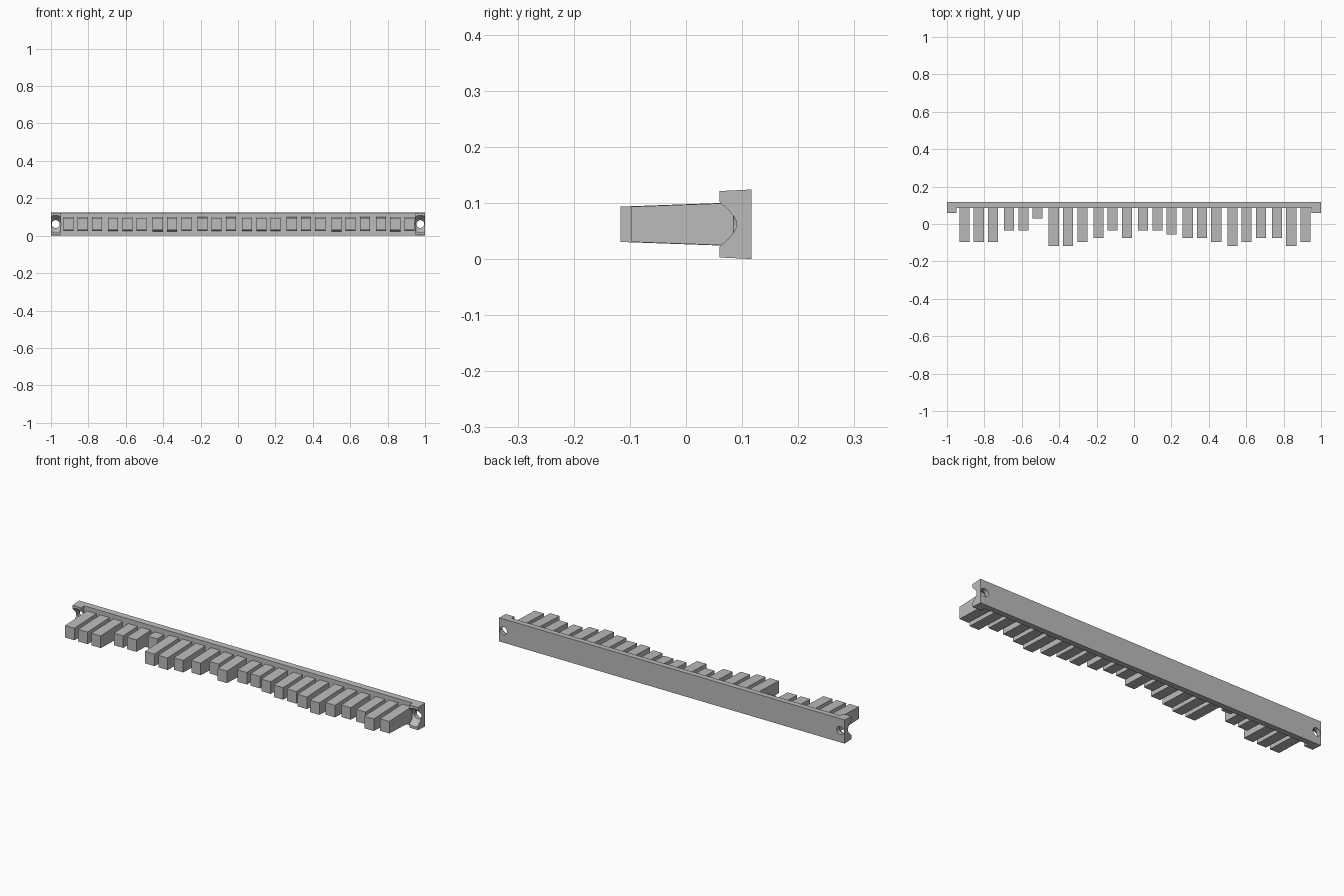
import bpy
import bmesh
import math

if "Cube" in bpy.data.objects:
    bpy.data.objects.remove(bpy.data.objects["Cube"], do_unlink=True)

MID = 0.062       # height of the centre line
BACK = 0.117      # rear face
BAR_FRONT = 0.085
END_FRONT = 0.06

grey = bpy.data.materials.new("plain grey")
grey.use_nodes = True
grey.diffuse_color = (0.5, 0.5, 0.5, 1)
grey.node_tree.nodes["Principled BSDF"].inputs["Base Color"].default_value = (0.5, 0.5, 0.5, 1)


def finish(name, bm):
    bmesh.ops.recalc_face_normals(bm, faces=bm.faces)
    mesh = bpy.data.meshes.new(name)
    bm.to_mesh(mesh)
    bm.free()
    mesh.materials.append(grey)
    obj = bpy.data.objects.new(name, mesh)
    bpy.context.collection.objects.link(obj)
    return obj


def loft(bm, rings):
    """Skin a list of closed rings and cap both ends."""
    loops = [[bm.verts.new(p) for p in ring] for ring in rings]
    n = len(loops[0])
    for a, b in zip(loops, loops[1:]):
        for i in range(n):
            j = (i + 1) % n
            bm.faces.new((a[i], a[j], b[j], b[i]))
    bm.faces.new(loops[0])
    bm.faces.new(loops[-1])


def drafted(name, outline, half):
    """Extrude a plan outline with a half height that depends on y."""
    bm = bmesh.new()
    loft(bm, [[(x, y, MID + s * half(y)) for x, y in outline] for s in (-1, 1)])
    return finish(name, bm)


# Backing bar with a forward block at each end
right = [(0.95, BAR_FRONT), (0.95, END_FRONT), (1, END_FRONT), (1, BACK)]
outline = right + [(-x, y) for x, y in reversed(right)]
bar = drafted("mounting_bar", outline, lambda y: 0.062 - 0.05 * (BACK - y))

# Countersunk screw holes through the end blocks
bm = bmesh.new()
for x in (-0.975, 0.975):
    rings = []
    for y, r in ((0.045, 0.058), (0.096, 0.021), (0.14, 0.021)):
        angles = [math.tau * i / 24 for i in range(24)]
        rings.append([(x + r * math.cos(a), y, MID + r * math.sin(a)) for a in angles])
    loft(bm, rings)
cutter = finish("screw_hole_cutter", bm)
cutter.hide_render = True
mod = bar.modifiers.new("screw_holes", "BOOLEAN")
mod.operation = "DIFFERENCE"
mod.solver = "EXACT"
mod.object = cutter
bpy.context.view_layer.objects.active = bar
bar.select_set(True)
bpy.ops.object.modifier_apply(modifier=mod.name)
bpy.data.objects.remove(cutter, do_unlink=True)
bpy.ops.object.shade_smooth_by_angle(angle=math.radians(30))

# Tapered teeth in groups of three; each digit is a tooth's length step
STEPS = "333" "007" "443" "202" "001" "223" "432" "243"
TIPS = {"0": -0.035, "1": -0.056, "2": -0.076, "3": -0.097, "4": -0.117, "7": 0.03}
for i, step in enumerate(STEPS):
    group, place = divmod(i, 3)
    x = -0.83 + 0.2387 * group + 0.0763 * (place - 1)
    tip = TIPS[step]
    w = 0.027
    drafted("tooth_%02d" % (i + 1),
            [(x - w, tip), (x + w, tip), (x + w, 0.09), (x - w, 0.09)],
            lambda y: 0.0315 + 0.036 * (y - tip))
